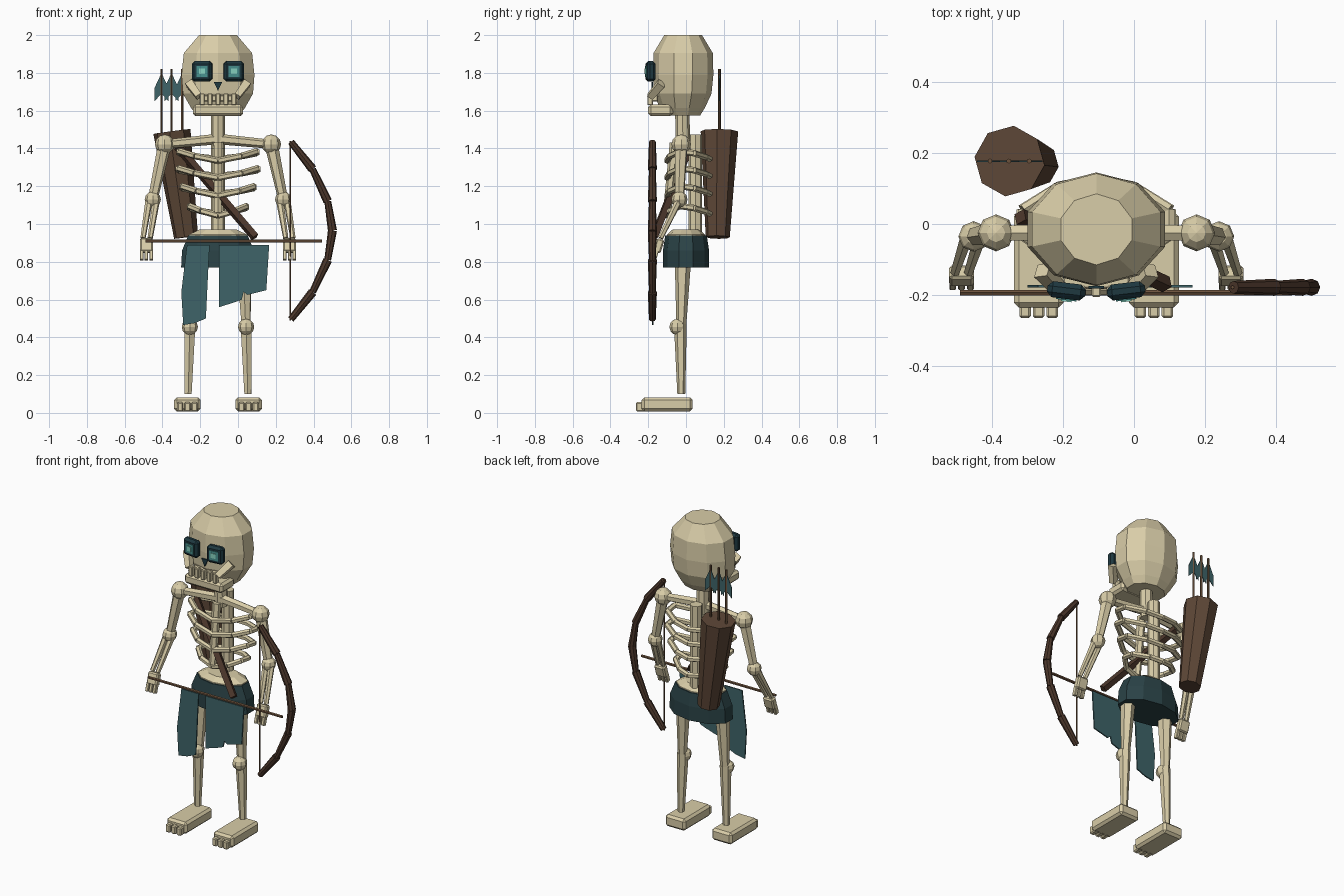
import bpy, bmesh, math
from mathutils import Vector, Matrix

cube = bpy.data.objects.get("Cube")
if cube:
    bpy.data.objects.remove(cube, do_unlink=True)

CX = -0.106  # the body's own centre line


def material(name, rgb):
    lin = [((c / 255 + 0.055) / 1.055) ** 2.4 for c in rgb] + [1.0]
    m = bpy.data.materials.new(name)
    m.use_nodes = True
    m.diffuse_color = lin
    m.node_tree.nodes["Principled BSDF"].inputs["Base Color"].default_value = lin
    return m


BONE = material("bone", (217, 205, 168))
LEATHER = material("quiver_leather", (92, 70, 54))
WOOD = material("dark_wood", (76, 55, 43))
SHAFT = material("shaft_wood", (108, 82, 60))
CLOTH = material("teal_cloth", (62, 100, 105))
WAIST = material("dark_cloth", (42, 66, 70))
SOCKET = material("eye_socket", (30, 56, 64))
GLOW = material("eye_glow", (72, 145, 142))
PUPIL = material("eye_bright", (135, 210, 192))


def finish(name, bm, mat):
    bmesh.ops.recalc_face_normals(bm, faces=bm.faces)
    me = bpy.data.meshes.new(name)
    bm.to_mesh(me)
    bm.free()
    me.materials.append(mat)
    ob = bpy.data.objects.new(name, me)
    bpy.context.collection.objects.link(ob)
    return ob


def rods(name, parts, mat, sides=6):
    """Tapered rods, each given as start, end, start radius, end radius."""
    bm = bmesh.new()
    for p, q, r1, r2 in parts:
        p, q = Vector(p), Vector(q)
        turn = (q - p).to_track_quat('Z', 'Y').to_matrix().to_4x4()
        bmesh.ops.create_cone(bm, cap_ends=True, segments=sides, radius1=r1, radius2=r2,
                              depth=(q - p).length,
                              matrix=Matrix.Translation((p + q) / 2) @ turn)
    return finish(name, bm, mat)


def chain(name, pts, r, mat, sides=6):
    return rods(name, [(a, b, r, r) for a, b in zip(pts, pts[1:])], mat, sides)


def ball(name, centre, r, mat=BONE):
    bm = bmesh.new()
    bmesh.ops.create_uvsphere(bm, u_segments=8, v_segments=6, radius=r,
                              matrix=Matrix.Translation(centre))
    return finish(name, bm, mat)


def boxes(name, parts, mat, bevel=0.0, rot=None):
    """Boxes, each given as centre and size."""
    bm = bmesh.new()
    for centre, size in parts:
        m = Matrix.Translation(centre) @ (rot or Matrix()) @ Matrix.Diagonal((*size, 1))
        bmesh.ops.create_cube(bm, size=1, matrix=m)
    if bevel:
        bmesh.ops.bevel(bm, geom=bm.edges[:], offset=bevel, segments=1, affect='EDGES')
    return finish(name, bm, mat)


def loft(name, rings, mat, sides=10):
    """Stacked ellipses, each given as z, x radius, y radius, y centre."""
    bm = bmesh.new()
    loops = []
    for z, rx, ry, yc in rings:
        angles = [math.tau * (i / sides + 0.25) for i in range(sides)]
        loops.append([bm.verts.new((CX + rx * math.cos(a), yc + ry * math.sin(a), z))
                      for a in angles])
    for lo, hi in zip(loops, loops[1:]):
        for i in range(sides):
            j = (i + 1) % sides
            bm.faces.new((lo[i], lo[j], hi[j], hi[i]))
    bm.faces.new(loops[0])
    bm.faces.new(loops[-1])
    return finish(name, bm, mat)


def plate(name, outline, y, mat, thick=0.008):
    """Thin upright plate facing the front, from an x, z outline."""
    bm = bmesh.new()
    face = bm.faces.new([bm.verts.new((x, y - thick / 2, z)) for x, z in outline])
    new = bmesh.ops.extrude_face_region(bm, geom=[face])["geom"]
    bmesh.ops.translate(bm, vec=(0, thick, 0),
                        verts=[v for v in new if isinstance(v, bmesh.types.BMVert)])
    return finish(name, bm, mat)


# Head
loft("skull", [(1.575, .12, .095, -.02), (1.615, .15, .12, -.02), (1.69, .195, .152, -.017),
               (1.79, .203, .16, -.015), (1.905, .19, .157, -.015), (2.0, .105, .1, -.015)], BONE)
boxes("jaw", [((CX, -.135, 1.602), (.265, .13, .062))], BONE, .014)
boxes("teeth", [((CX + .042 * i, -.19, 1.66), (.026, .03, .062)) for i in range(-2, 3)], BONE, .004)
boxes("upper_jaw", [((CX, -.165, 1.665), (.19, .035, .035))], BONE, .006)
plate("nose_hole", [(CX - .022, 1.752), (CX + .022, 1.752), (CX, 1.705)], -.178, SOCKET)
for s, side in ((-1, "right"), (1, "left")):
    x = CX + s * .084
    tilt = Matrix.Rotation(s * .12, 4, 'Z')
    boxes(side + "_eye_socket", [((x, -.188, 1.808), (.108, .045, .108))], SOCKET, .014, tilt)
    boxes(side + "_eye_glow", [((x, -.21, 1.808), (.058, .009, .058))], GLOW, 0, tilt)
    boxes(side + "_eye_bright", [((x, -.214, 1.808), (.03, .009, .03))], PUPIL, 0, tilt)
    rods(side + "_cheekbone", [((CX + s * .152, -.13, 1.745), (CX + s * .1, -.19, 1.675),
                                .03, .024)], BONE, 4)

# Spine, rib cage and pelvis
rods("neck", [((CX, -.015, 1.4), (CX, -.02, 1.6), .038, .038)], BONE, 8)
rods("spine", [((CX, .05, .94), (CX, .05, 1.475), .036, .036)], BONE, 8)
rods("sternum", [((CX, -.1, 1.06), (CX, -.06, 1.43), .022, .026)], BONE)
for n, (z, w) in enumerate([(1.385, .205), (1.295, .21), (1.2, .19), (1.095, .15)]):
    for s, side in ((-1, "right"), (1, "left")):
        pts = [(CX, .125, z - .04), (CX + s * w * .5, .105, z - .03), (CX + s * w, .04, z - .01),
               (CX + s * w, -.03, z), (CX + s * w * .6, -.085, z - .025), (CX, -.1, z - .05)]
        chain(f"{side}_rib_{n + 1}", pts, .017, BONE)
loft("pelvis", [(.9, .17, .11, 0), (.945, .16, .1, 0), (.972, .1, .07, 0)], BONE)

# Waist cloth and torn front panels
loft("waist_cloth", [(.77, .205, .122, 0), (.86, .2, .122, 0), (.94, .165, .11, 0)], WAIST)
plate("long_front_cloth", [(-.27, .89), (-.15, .89), (-.157, .77), (-.17, .5), (-.23, .475),
                           (-.29, .465), (-.3, .64)], -.175, CLOTH)
plate("wide_front_cloth", [(-.1, .89), (.165, .89), (.15, .65), (.05, .625), (.03, .64),
                           (.02, .6), (-.02, .585), (-.1, .56)], -.175, CLOTH)

# Limbs
for s, side in ((-1, "right"), (1, "left")):
    def at(x, y, z):
        return (CX + s * x, y, z)

    shoulder, elbow, wrist = at(.282, -.025, 1.422), at(.345, -.035, 1.13), at(.378, -.135, .925)
    rods(side + "_collarbone", [(at(0, -.025, 1.45), shoulder, .028, .024)], BONE)
    ball(side + "_shoulder", shoulder, .052)
    rods(side + "_upper_arm", [(shoulder, elbow, .036, .026)], BONE)
    ball(side + "_elbow", elbow, .043)
    rods(side + "_forearm", [((elbow[0] + d, elbow[1], elbow[2]),
                              (wrist[0] + d, wrist[1], wrist[2]), .02, .014)
                             for d in (-.019, .019)], BONE)
    lean = Matrix.Rotation(-.3, 4, 'X')
    boxes(side + "_hand", [(at(.379, -.145, .885), (.07, .042, .075))], BONE, .008, lean)
    boxes(side + "_fingers", [(at(.379 + d, -.165, .835), (.019, .028, .055))
                              for d in (-.025, 0, .025)], BONE, .003, lean)
    knee = at(.149, -.045, .455)
    rods(side + "_thigh", [(at(.135, -.015, .86), (knee[0], -.025, .455), .046, .026)], BONE)
    ball(side + "_knee", knee, .043)
    rods(side + "_shin", [((knee[0], -.03, .47), at(.158, -.025, .1), .034, .021)], BONE)
    boxes(side + "_foot", [(at(.162, -.1, .045), (.14, .27, .074))], BONE, .014)
    boxes(side + "_toes", [(at(.162 + d, -.235, .032), (.032, .06, .05))
                           for d in (-.038, 0, .038)], BONE, .006)

# Quiver, strap and spare arrows
rods("quiver", [((-.275, .168, .93), (-.35, .177, 1.49), .064, .1)], LEATHER, 8)
rods("strap", [((-.32, .02, 1.41), (.09, -.17, .93), .024, .024)], WOOD, 4)
for n, x in enumerate((-.405, -.352, -.295)):
    rods(f"spare_arrow_{n + 1}", [((x, .177, 1.4), (x, .177, 1.82), .007, .007)], SHAFT)
    plate(f"fletching_{n + 1}", [(x, 1.8), (x + .037, 1.72), (x + .037, 1.65), (x, 1.69),
                                 (x - .037, 1.65), (x - .037, 1.72)], .177, CLOTH, .004)

# Bow with its string and drawn arrow
half = [(.5, .965), (.475, 1.12), (.395, 1.29), (.28, 1.435)]
limb = [(x, -.178, 1.93 - z) for x, z in half[:0:-1]] + [(x, -.178, z) for x, z in half]
segments = []
for a, b in zip(limb, limb[1:]):
    near = abs(a[2] - .965) < abs(b[2] - .965)
    segments.append((a, b, .024 if near else .018, .018 if near else .024))
rods("bow", segments, WOOD, 8)
rods("bow_string", [((.277, -.178, .49), (.277, -.178, 1.44), .005, .005)], SHAFT)
rods("drawn_arrow", [((-.49, -.193, .91), (.445, -.193, .91), .009, .009)], SHAFT)
